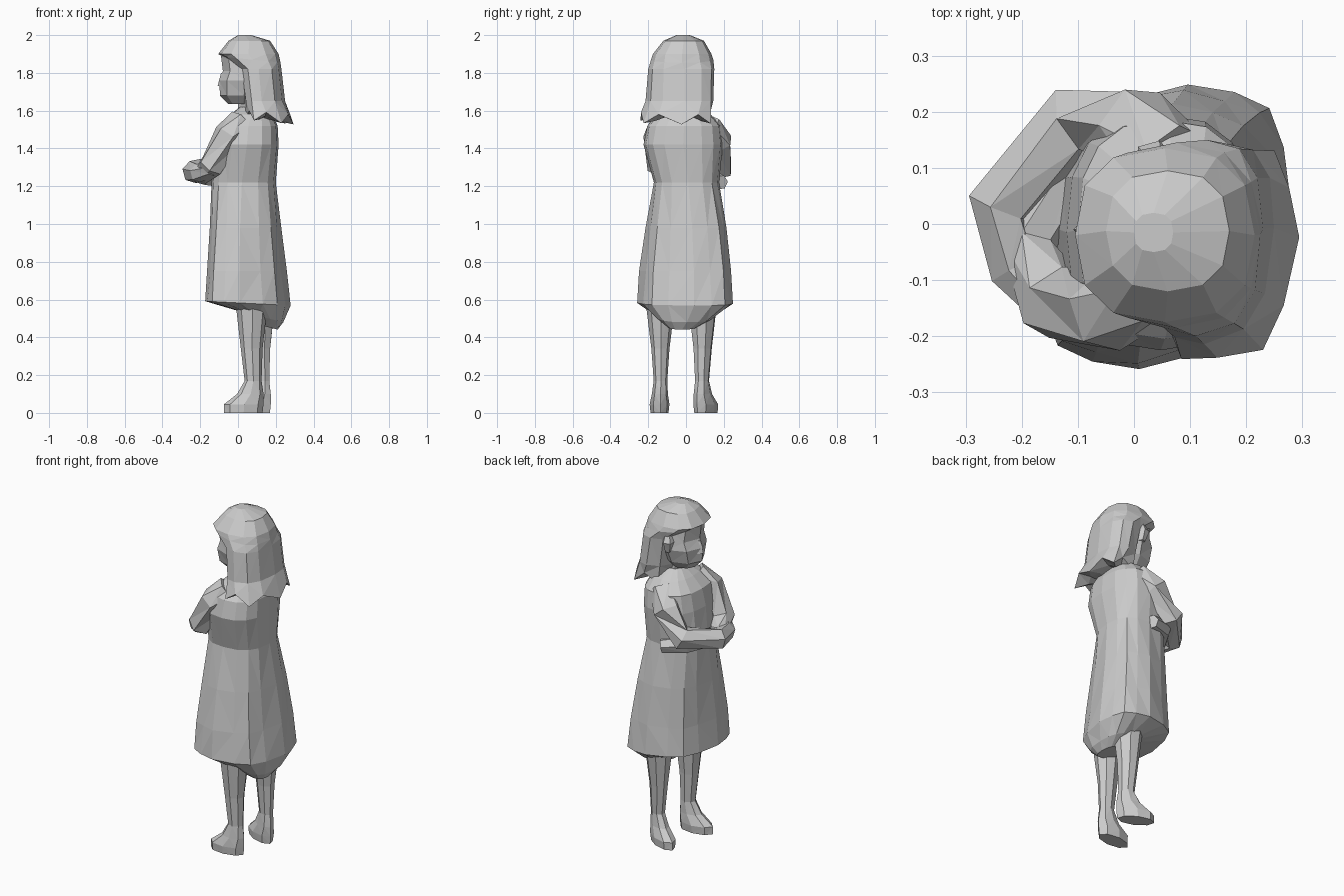
import bpy, bmesh, math
from mathutils import Vector, Matrix


def skin(name, rings, matrix=None):
    """Bridge equal-sized point rings into a closed flat-shaded solid."""
    bm = bmesh.new()
    loops = [[bm.verts.new(p) for p in r] for r in rings]
    n = len(loops[0])
    for a, b in zip(loops, loops[1:]):
        for i in range(n):
            j = (i + 1) % n
            bm.faces.new((a[i], a[j], b[j], b[i]))
    bm.faces.new(loops[0][::-1])
    bm.faces.new(loops[-1])
    bmesh.ops.triangulate(bm, faces=bm.faces[:])
    if matrix:
        bm.transform(matrix)
    bmesh.ops.recalc_face_normals(bm, faces=bm.faces[:])
    me = bpy.data.meshes.new(name)
    bm.to_mesh(me)
    bm.free()
    ob = bpy.data.objects.new(name, me)
    bpy.context.collection.objects.link(ob)
    return ob


def ring(n, power, z, x0, x1, y0, y1, tilt=0, pleat=0, jag=0, skew=0):
    """Oval ring from its bounds; power < 1 squares it, tilt slopes it in x,
    pleat and jag alternate the points, skew stretches it along the x = y diagonal."""
    pts = []
    for i in range(n):
        a = 2 * math.pi * i / n
        s = 1 - pleat * (i % 2)
        c, d = (math.copysign(abs(v) ** power, v) * s
                for v in (math.cos(a - skew / 2), math.sin(a + skew / 2)))
        x = (x0 + x1) / 2 + (x1 - x0) / 2 * c
        y = (y0 + y1) / 2 + (y1 - y0) / 2 * d
        pts.append((x, y, z + tilt * (x - (x0 + x1) / 2) + jag * (i % 2)))
    return pts


def stack(name, n, rows, matrix=None, power=1.0):
    return skin(name, [ring(n, power, *r) for r in rows], matrix)


def limb(name, path, n=6):
    """Tapered tube through (x, y, z, radius) points."""
    pts = [Vector(p[:3]) for p in path]
    rings = []
    for i, p in enumerate(pts):
        t = (pts[min(i + 1, len(pts) - 1)] - pts[max(i - 1, 0)]).normalized()
        side = t.cross(Vector((0.3, 0, 1))).normalized()
        up = side.cross(t)
        r = path[i][3]
        rings.append([p + (side * math.cos(k * math.tau / n) + up * math.sin(k * math.tau / n)) * r
                      for k in range(n)])
    return skin(name, rings)


# Dress: gathered underside, pleated skirt, waist, chest and shoulders
stack("dress", 16, [
    (0.46, 0.06, 0.21, -0.10, 0.06, -0.25),
    (0.51, 0.00, 0.24, -0.16, 0.14, -0.25, 0, 0, 0.1),
    (0.58, -0.175, 0.28, -0.26, 0.25, -0.05, 0.03, 0, 0.24),
    (0.75, -0.165, 0.26, -0.25, 0.24, 0, 0.06, 0, 0.24),
    (0.98, -0.15, 0.23, -0.215, 0.215, 0, 0.04, 0, 0.18),
    (1.22, -0.14, 0.20, -0.17, 0.175, 0, 0, 0, 0.05),
    (1.42, -0.12, 0.215, -0.225, 0.195),
    (1.52, -0.10, 0.21, -0.205, 0.185),
    (1.58, -0.04, 0.18, -0.15, 0.13),
    (1.62, 0.01, 0.14, -0.08, 0.06)], power=0.78)

# Neck
stack("neck", 6, [(1.55, 0.0, 0.16, -0.09, 0.06), (1.72, 0.0, 0.16, -0.08, 0.05)])

# Legs with feet, each turned about its ankle
leg_rows = [
    (0.0, -0.155, 0.05, -0.05, 0.045),
    (0.045, -0.155, 0.055, -0.055, 0.05),
    (0.10, -0.085, 0.055, -0.045, 0.04),
    (0.17, -0.045, 0.045, -0.036, 0.036),
    (0.34, -0.065, 0.05, -0.048, 0.048),
    (0.60, -0.095, 0.08, -0.08, 0.08)]
for name, x, y, turn in (("left_leg", 0.08, -0.135, 0.05), ("right_leg", 0.125, 0.085, -0.45)):
    stack(name, 8, leg_rows,
          Matrix.Translation((x, y, 0)) @ Matrix.Rotation(turn, 4, 'Z'))

# Folded arms: outer arm across the front, inner arm tucked under it
limb("right_arm", [(0.07, 0.11, 1.52, 0.075), (0.0, 0.17, 1.43, 0.08),
                   (-0.10, 0.185, 1.30, 0.068), (-0.24, 0.03, 1.275, 0.06),
                   (-0.21, -0.08, 1.27, 0.05), (-0.14, -0.16, 1.29, 0.035)])
limb("left_arm", [(0.02, -0.11, 1.54, 0.075), (-0.05, -0.15, 1.47, 0.08),
                  (-0.14, -0.14, 1.31, 0.07), (-0.19, -0.03, 1.26, 0.055),
                  (-0.09, 0.13, 1.24, 0.05), (0.03, 0.185, 1.22, 0.04)])

# Face with chin, and a small nose
stack("face", 8, [
    (1.635, -0.05, 0.10, -0.07, 0.05),
    (1.68, -0.095, 0.16, -0.12, 0.09),
    (1.76, -0.10, 0.18, -0.15, 0.12),
    (1.81, -0.08, 0.18, -0.15, 0.12),
    (1.89, -0.09, 0.18, -0.14, 0.11)])
stack("nose", 4, [(1.73, -0.108, -0.06, -0.035, 0.015), (1.80, -0.09, -0.06, -0.02, 0.0)])

# Ear on the side where the hair is tucked back
stack("ear", 5, [(1.75, 0.02, 0.06, 0.09, 0.13), (1.81, 0.0, 0.07, 0.09, 0.15),
                 (1.85, 0.02, 0.06, 0.09, 0.13)])

# Hair: flicked ends, long back, fringe over the forehead and crown
stack("hair", 12, [
    (1.55, 0.09, 0.22, -0.18, 0.09, -0.1, 0, 0.02, 0.2),
    (1.54, 0.04, 0.295, -0.255, 0.145, -0.1, 0.08, 0.05, 0.2),
    (1.65, 0.035, 0.25, -0.215, 0.145, 0, 0, 0, 0.2),
    (1.82, 0.01, 0.23, -0.20, 0.15, 0, 0, 0, 0.1),
    (1.87, -0.075, 0.225, -0.185, 0.145, -0.1),
    (1.90, -0.105, 0.215, -0.175, 0.135),
    (1.97, -0.05, 0.17, -0.12, 0.095),
    (2.00, 0.0, 0.07, -0.05, 0.02)], power=0.8)
